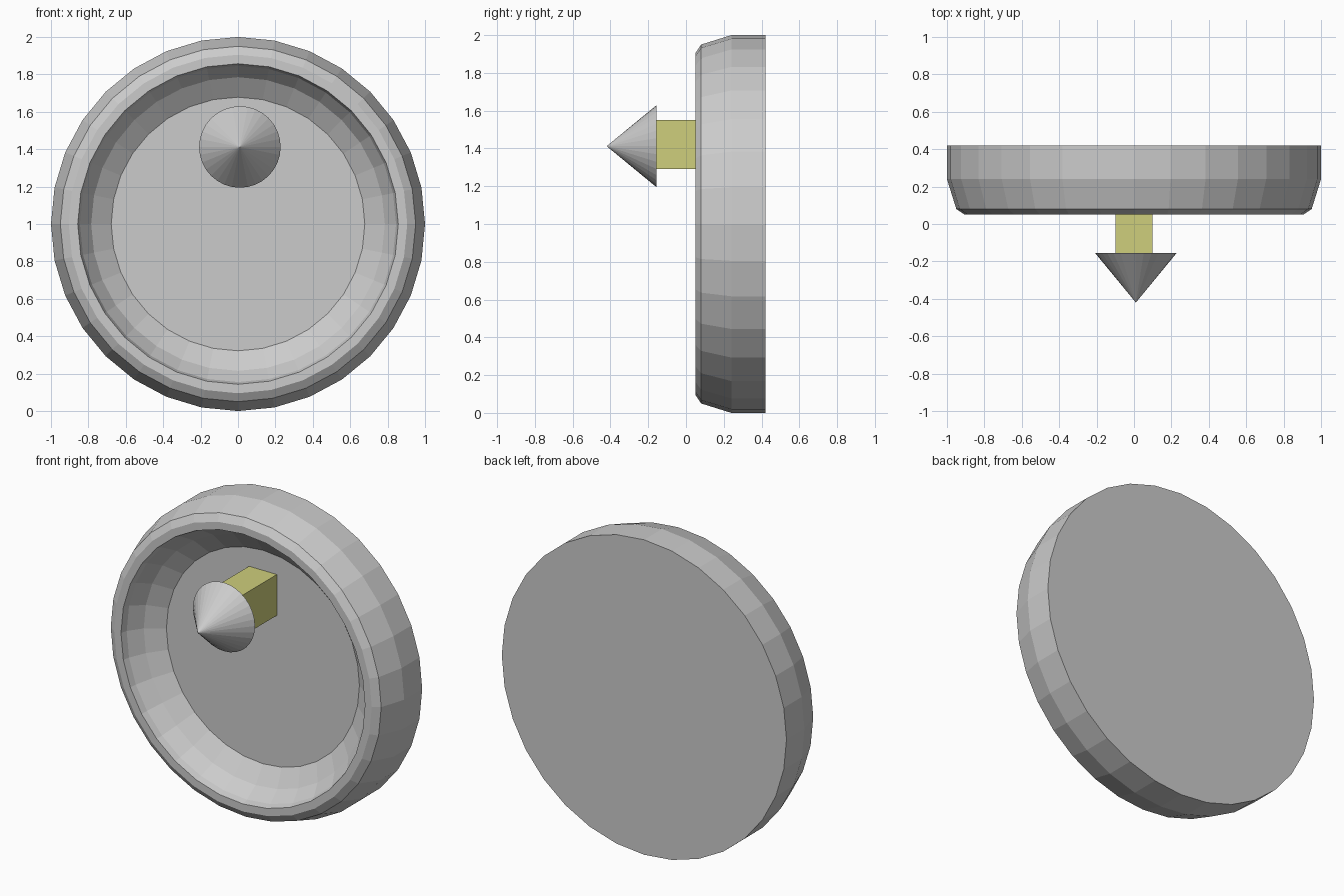
import bpy, bmesh
from math import sin, cos, pi

if "Cube" in bpy.data.objects:
    bpy.data.objects.remove(bpy.data.objects["Cube"])


def lathe(name, profile, centre, sides=32):
    """Spin (radius, y) points around a front-to-back axis; both ends close."""
    bm = bmesh.new()
    cx, cz = centre
    rings = []
    for r, y in profile:
        if r == 0:
            rings.append([bm.verts.new((cx, y, cz))])
        else:
            rings.append([bm.verts.new((cx + r * sin(2 * pi * i / sides), y,
                                        cz + r * cos(2 * pi * i / sides)))
                          for i in range(sides)])
    for a, b in zip(rings, rings[1:]):
        for i in range(sides):
            j = (i + 1) % sides
            if len(b) == 1:
                bm.faces.new((a[i], a[j], b[0]))
            else:
                bm.faces.new((a[i], a[j], b[j], b[i]))
    for ring in (rings[0], rings[-1]):
        if len(ring) > 1:
            bm.faces.new(ring)
    bmesh.ops.recalc_face_normals(bm, faces=bm.faces)
    me = bpy.data.meshes.new(name)
    bm.to_mesh(me)
    bm.free()
    ob = bpy.data.objects.new(name, me)
    bpy.context.collection.objects.link(ob)
    return ob


# Round dish: flat back, bevelled rim, hollow front
lathe("dish", [(1.0, 0.42), (1.0, 0.24), (0.95, 0.08), (0.905, 0.05),
               (0.857, 0.05), (0.845, 0.09), (0.785, 0.175), (0.678, 0.25)],
      (0, 1))

# Pointed knob
lathe("cone_knob", [(0.218, -0.155), (0, -0.42)], (0.01, 1.412))

# Square stem joining knob to dish floor
bpy.ops.mesh.primitive_cube_add(size=1, location=(0, 0.0475, 1.42))
stem = bpy.context.object
stem.name = "stem"
stem.scale = (0.196, 0.405, 0.26)
mat = bpy.data.materials.new("olive")
mat.diffuse_color = (0.62, 0.62, 0.2, 1)
mat.use_nodes = True
mat.node_tree.nodes["Principled BSDF"].inputs["Base Color"].default_value = mat.diffuse_color
stem.data.materials.append(mat)
